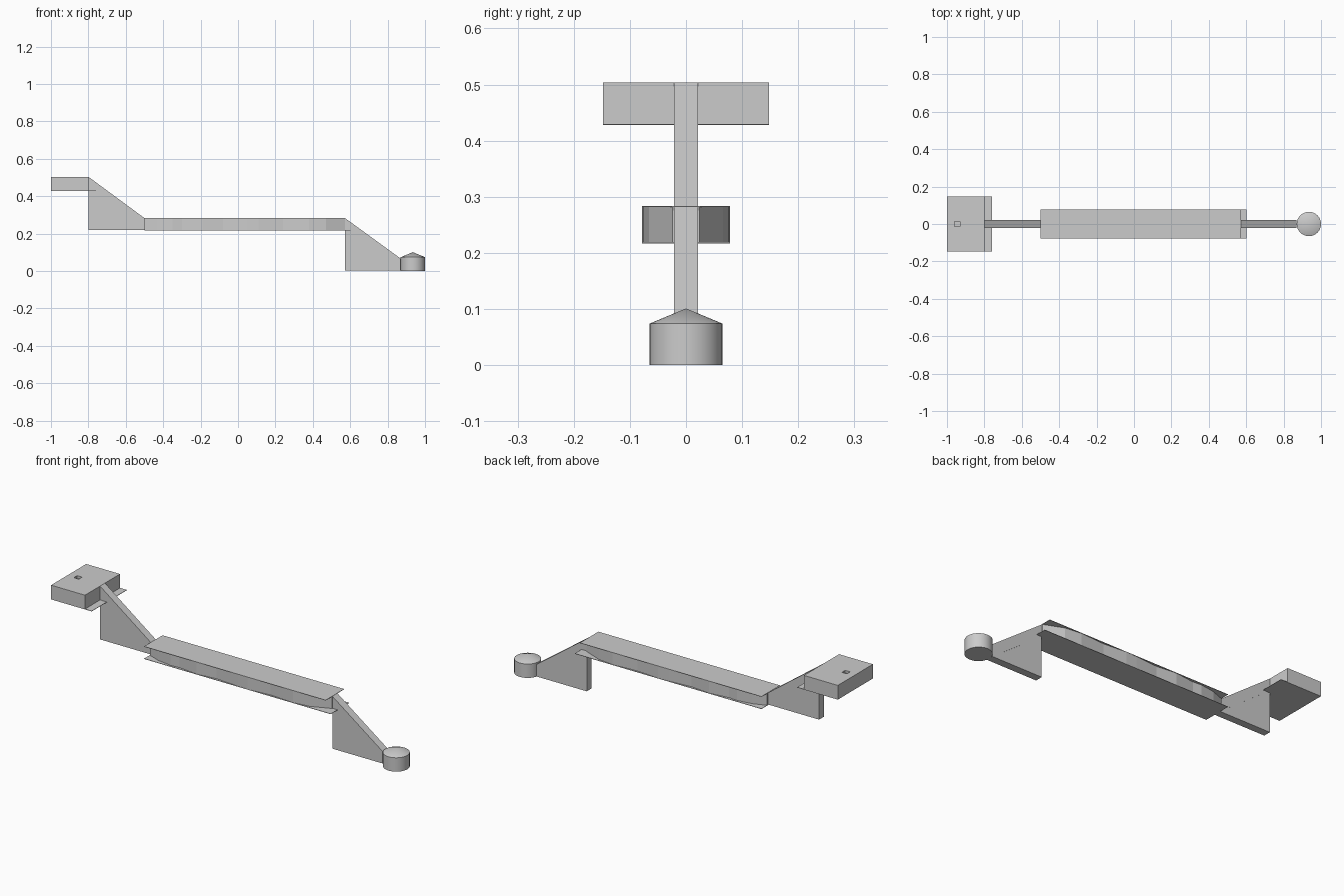
import bpy, bmesh, math

if "Cube" in bpy.data.objects:
    bpy.data.objects.remove(bpy.data.objects["Cube"])


def prism(name, pts, axis, lo, hi):
    """Extrude a closed profile: axis 'y' uses (x, z) points, axis 'z' uses (x, y)."""
    bm = bmesh.new()
    to3 = (lambda p, t: (p[0], t, p[1])) if axis == 'y' else (lambda p, t: (p[0], p[1], t))
    a = [bm.verts.new(to3(p, lo)) for p in pts]
    b = [bm.verts.new(to3(p, hi)) for p in pts]
    bm.faces.new(a)
    bm.faces.new(b[::-1])
    n = len(pts)
    for i in range(n):
        bm.faces.new((a[i], b[i], b[(i + 1) % n], a[(i + 1) % n]))
    bmesh.ops.recalc_face_normals(bm, faces=bm.faces[:])
    me = bpy.data.meshes.new(name)
    bm.to_mesh(me)
    bm.free()
    ob = bpy.data.objects.new(name, me)
    bpy.context.collection.objects.link(ob)
    return ob


def slab(name, x0, x1, hw, z0, z1):
    return prism(name, [(x0, -hw), (x1, -hw), (x1, hw), (x0, hw)], 'z', z0, z1)


# Upper platform with a thin base plate and a small socket
platform = slab("upper_platform", -1, -0.8, 0.148, 0.43, 0.504)
slab("upper_base_plate", -1, -0.76, 0.148, 0.428, 0.43)
cutter = slab("socket_cutter", -0.96, -0.93, 0.014, 0.49, 0.52)
cutter.hide_render = True
cutter.hide_viewport = True
mod = platform.modifiers.new("socket", 'BOOLEAN')
mod.operation = 'DIFFERENCE'
mod.object = cutter


# Sloping ramps, each a beam on a slightly narrower wedge support
def ramp(name, x0, x1, top, low, base):
    t = low - base
    prism(name + "_beam", [(x0, top), (x1, low), (x1, base), (x0, top - t)], 'y', -0.021, 0.021)
    prism(name + "_support", [(x0, top - t), (x1, base), (x0, base)], 'y', -0.02, 0.02)


ramp("upper_ramp", -0.8, -0.5, 0.504, 0.283, 0.219)
ramp("lower_ramp", 0.572, 0.868, 0.283, 0.068, 0.003)

# Middle walkway: wavy core between two thin plates
side = [(-0.5, 0.03), (-0.43, 0.056), (-0.35, 0.068), (-0.30, 0.064), (-0.19, 0.077),
        (-0.08, 0.066), (0.05, 0.076), (0.11, 0.078), (0.24, 0.068), (0.38, 0.077),
        (0.47, 0.066), (0.572, 0.024)]
outline = [(x, -y) for x, y in side] + [(x, y) for x, y in reversed(side)]
prism("walkway_core", outline, 'z', 0.219, 0.282)
slab("walkway_top_plate", -0.5, 0.572, 0.078, 0.282, 0.284)
slab("walkway_bottom_plate", -0.5, 0.602, 0.078, 0.217, 0.219)

# Round end post with a low conical cap
cx, r, n = 0.935, 0.065, 32
bpy.ops.mesh.primitive_cylinder_add(vertices=n, radius=r, depth=0.074, location=(cx, 0, 0.037))
post = bpy.context.object
post.name = "end_post"
bpy.ops.object.shade_smooth_by_angle(angle=math.radians(20))
bpy.ops.mesh.primitive_cone_add(vertices=n, radius1=r, radius2=0, depth=0.027,
                                location=(cx, 0, 0.0875))
bpy.context.object.name = "end_post_cap"
bpy.ops.object.shade_smooth_by_angle(angle=math.radians(20))
